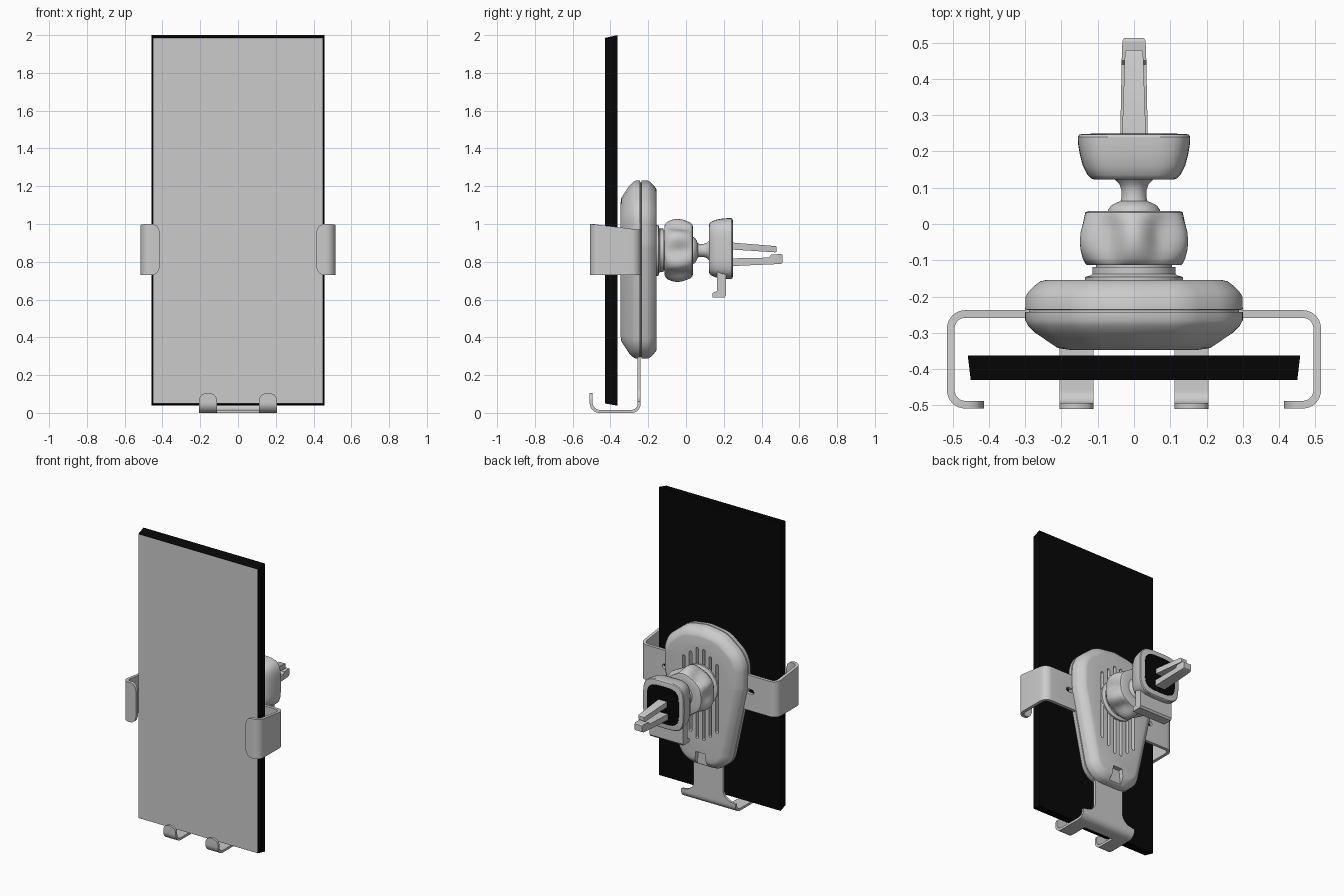
import bpy, bmesh
from math import sin, cos, pi, radians, sqrt
from mathutils import Vector

if "Cube" in bpy.data.objects:
    bpy.data.objects.remove(bpy.data.objects["Cube"])

black = bpy.data.materials.new("black")
black.diffuse_color = (0.002, 0.002, 0.002, 1)
black.use_nodes = True
black.node_tree.nodes["Principled BSDF"].inputs["Base Color"].default_value = black.diffuse_color


def fix_normals(me):
    bm = bmesh.new()
    bm.from_mesh(me)
    bmesh.ops.recalc_face_normals(bm, faces=bm.faces)
    bm.to_mesh(me)
    bm.free()


def mesh(name, verts, faces, mat=None):
    me = bpy.data.meshes.new(name)
    me.from_pydata([tuple(v) for v in verts], [], faces)
    fix_normals(me)
    ob = bpy.data.objects.new(name, me)
    bpy.context.collection.objects.link(ob)
    if mat:
        me.materials.append(mat)
    return ob


def loft(name, rings, mat=None):
    n, m = len(rings[0]), len(rings)
    faces = [[k * n + i, k * n + (i + 1) % n, (k + 1) * n + (i + 1) % n, (k + 1) * n + i]
             for k in range(m - 1) for i in range(n)]
    faces += [list(range(n)), list(range((m - 1) * n, m * n))]
    return mesh(name, [p for r in rings for p in r], faces, mat)


def rect(y, hx, z0, z1):
    return [(-hx, y, z0), (hx, y, z0), (hx, y, z1), (-hx, y, z1)]


def ring(y, rx, rz, zc, power=2.0, lobe=0.0, n=72):
    # superellipse section around the y axis, optionally with six lobes
    out = []
    for i in range(n):
        t = 2 * pi * i / n
        c, s = cos(t), sin(t)
        k = 1 - lobe * (1 + cos(6 * t)) / 2
        e = 2 / power
        out.append((rx * k * abs(c) ** e * (1 if c > 0 else -1), y,
                    zc + rz * k * abs(s) ** e * (1 if s > 0 else -1)))
    return out


def lathe(name, profile, zc):
    return loft(name, [ring(y, r, r, zc) for r, y in profile])


def fillet(pts, radius, n=8):
    # round the right-angled corners of a 2D path
    pts = [Vector(p) for p in pts]
    out = [pts[0]]
    for a, p, b in zip(pts, pts[1:], pts[2:]):
        d0, d1 = (p - a).normalized(), (b - p).normalized()
        c = p - d0 * radius + d1 * radius
        out += [c + (d0 * sin(t) - d1 * cos(t)) * radius
                for t in (pi / 2 * i / n for i in range(n + 1))]
    return out + [pts[-1]]


def round_end(path, lo_hi, R, n=7):
    # split the last R of a path and give the width limits a rounded end
    end, d = path[-1], (path[-1] - path[-2]).normalized()
    path = path[:-1]
    inset = [0.0] * len(path)
    for i in range(n + 1):
        s = R * (cos(pi / 2 * i / n))
        path.append(end - d * s)
        inset.append(R - sqrt(max(0, R * R - (R - s) ** 2)))
    return [(p, lo_hi(p)[0] + q, lo_hi(p)[1] - q) for p, q in zip(path, inset)]


def sheet(name, side_a, side_b, thick):
    n = len(side_a)
    ob = mesh(name, side_a + side_b, [[i, i + 1, n + i + 1, n + i] for i in range(n - 1)])
    mod = ob.modifiers.new("thickness", 'SOLIDIFY')
    mod.thickness, mod.offset, mod.use_even_offset = thick, 0, True
    apply(ob)
    fix_normals(ob.data)
    return ob


def apply(ob):
    bpy.context.view_layer.objects.active = ob
    for mod in list(ob.modifiers):
        bpy.ops.object.modifier_apply(modifier=mod.name)


def cut(ob, cutter):
    mod = ob.modifiers.new("cut", 'BOOLEAN')
    mod.operation, mod.solver, mod.object = 'DIFFERENCE', 'EXACT', cutter
    apply(ob)
    bpy.data.objects.remove(cutter)


def slot(x, z, w, h, y0, y1):
    # stadium-shaped cutter
    r = min(w, h) / 2
    pts = []
    for i in range(24):
        t = 2 * pi * (i + 0.5) / 24
        pts.append((x + r * cos(t) + (w / 2 - r) * (1 if cos(t) > 0 else -1),
                    z + r * sin(t) + (h / 2 - r) * (1 if sin(t) > 0 else -1)))
    ob = loft("cutter", [[(px, y, pz) for px, pz in pts] for y in (y0, y1)])
    ob.hide_render = True
    return ob


# phone slab with grey screen
loft("phone", [rect(-0.43, 0.45, 0.05, 1.985), rect(-0.363, 0.458, 0.038, 2.0)], black)
mesh("phone_screen", rect(-0.431, 0.449, 0.051, 1.984), [[0, 1, 2, 3]])

# cradle body: tapered rounded outline, inset towards front and back
CIRCLES = [(0, 1.05, .18), (.07, 1.04, .18), (.12, 1.0, .18), (.12, .9, .18), (.06, .427, .14)]
CIRCLES += [(-x, z, r) for x, z, r in CIRCLES[1:]]


def outline(y, d):
    out = []
    for i in range(96):
        c, s = cos(2 * pi * (i + .5) / 96), sin(2 * pi * (i + .5) / 96)
        x, z, r = max(CIRCLES, key=lambda k: k[0] * c + k[1] * s + k[2])
        out.append((x + (r - d) * c, y, z + (r - d) * s))
    return out


body = loft("cradle_body", [outline(y, d) for y, d in (
    (-.347, .125), (-.342, .09), (-.317, .053), (-.3, .028), (-.28, .008), (-.265, 0), (-.243, 0),
    (-.242, .01), (-.237, .01), (-.236, 0), (-.2, .001), (-.186, .01), (-.17, .026),
    (-.158, .042), (-.155, .055))])
for i in range(6):
    x = -0.125 + 0.05 * i
    h = 0.62 - 1.6 * max(0, abs(x) - 0.03)
    cut(body, slot(x, 0.79, 0.02, h, -0.185, -0.1))
notch = mesh("cutter", [(x, y, z) for y in (-.185, -.1) for x, z in
                        ((-.05, .25), (.05, .25), (.035, .39), (-.035, .39))],
             [[0, 1, 2, 3], [4, 5, 6, 7], [0, 1, 5, 4], [1, 2, 6, 5], [2, 3, 7, 6], [3, 0, 4, 7]])
cut(body, notch)

# side clamp arms
arm = round_end(fillet([(.2, -.248), (.505, -.248), (.505, -.498), (.413, -.498)], .04),
                lambda p: (.73, .97 + .03 * (-.25 - p.y) / .25), .046)
for s, side in ((1, "right"), (-1, "left")):
    ob = sheet(side + "_clamp_arm", [(s * p.x, p.y, a) for p, a, b in arm],
               [(s * p.x, p.y, b) for p, a, b in arm], .021)
    cut(ob, slot(s * .318, .86, .055, .032, -.3, -.2))

# bottom support: stem that flares into a shelf, then two hooks
stem = fillet([(-.248, .45), (-.248, .008), (-.34, .008)], .04)
stem[1:1] = [Vector((-.248, .13 - .01 * i)) for i in range(8)]


def half_width(z):
    t = min(1, max(0, (.13 - z) / .07))
    return .11 + .095 * (1 - sqrt(1 - t * t))


sheet("bottom_support_stem", [(-half_width(p.y), p.x, p.y) for p in stem],
      [(half_width(p.y), p.x, p.y) for p in stem], .016)
hook = round_end(fillet([(-.34, .008), (-.502, .008), (-.502, .106)], .045),
                 lambda p: (.112, .206), .04)
for s, side in ((1, "right"), (-1, "left")):
    sheet(side + "_bottom_hook", [(s * a, p.x, p.y) for p, a, b in hook],
          [(s * b, p.x, p.y) for p, a, b in hook], .016)

# ball joint: flange, lobed tightening knob, ball and neck
ZC = 0.86
lathe("joint_flange", [(.135, -.16), (.135, -.146), (.12, -.142), (.115, -.138), (.115, -.118),
                       (.105, -.118), (.105, -.1)], ZC)
loft("tightening_knob", [ring(y, r, r, ZC, 2, a) for y, r, a in (
    (-.113, .11, 0), (-.113, .133, .02), (-.108, .142, .05), (-.095, .154, .1), (-.07, .164, .17),
    (-.045, .167, .2), (-.02, .164, .2), (.005, .155, .16), (.022, .148, .09), (.032, .14, .04),
    (.036, .128, .02), (.036, .08, 0))])
lathe("ball_neck", [(.075, .02), (.072, .038), (.064, .05), (.05, .058), (.037, .063), (.034, .075),
                    (.035, .095), (.04, .11), (.052, .122), (.052, .13)], ZC)

# vent clip head with black pad
ZH = 0.87
loft("clip_head", [ring(y, rx, rz, ZH, 4) for y, rx, rz in (
    (.122, .108, .125), (.125, .117, .134), (.135, .128, .143), (.16, .141, .153), (.19, .149, .158),
    (.22, .154, .161), (.24, .155, .161), (.246, .151, .157), (.248, .144, .15))])
loft("clip_pad", [ring(y, .12, .126, ZH, 4) for y in (.24, .25)], black)

# foot below the clip head
foot = [(.213, .77), (.213, .622), (.203, .61), (.14, .61), (.14, .635), (.165, .645), (.165, .77)]
loft("clip_foot", [[(x, y, z) for y, z in foot] for x in (-.125, .125)])

# vent prongs
prongs = {
    "upper_prong": [rect(.24, .033, .865, .902), rect(.474, .025, .85, .883),
                    rect(.48, .021, .854, .879)],
    "lower_prong": [rect(.24, .038, .777, .818), rect(.44, .034, .786, .822),
                    rect(.45, .034, .786, .838), rect(.503, .032, .789, .841),
                    rect(.512, .028, .795, .836)]}
for name, rings in prongs.items():
    loft(name, rings)

# smooth shading with sharp edges kept
for ob in bpy.data.objects:
    ob.select_set(True)
bpy.context.view_layer.objects.active = body
bpy.ops.object.shade_smooth_by_angle(angle=radians(32))
